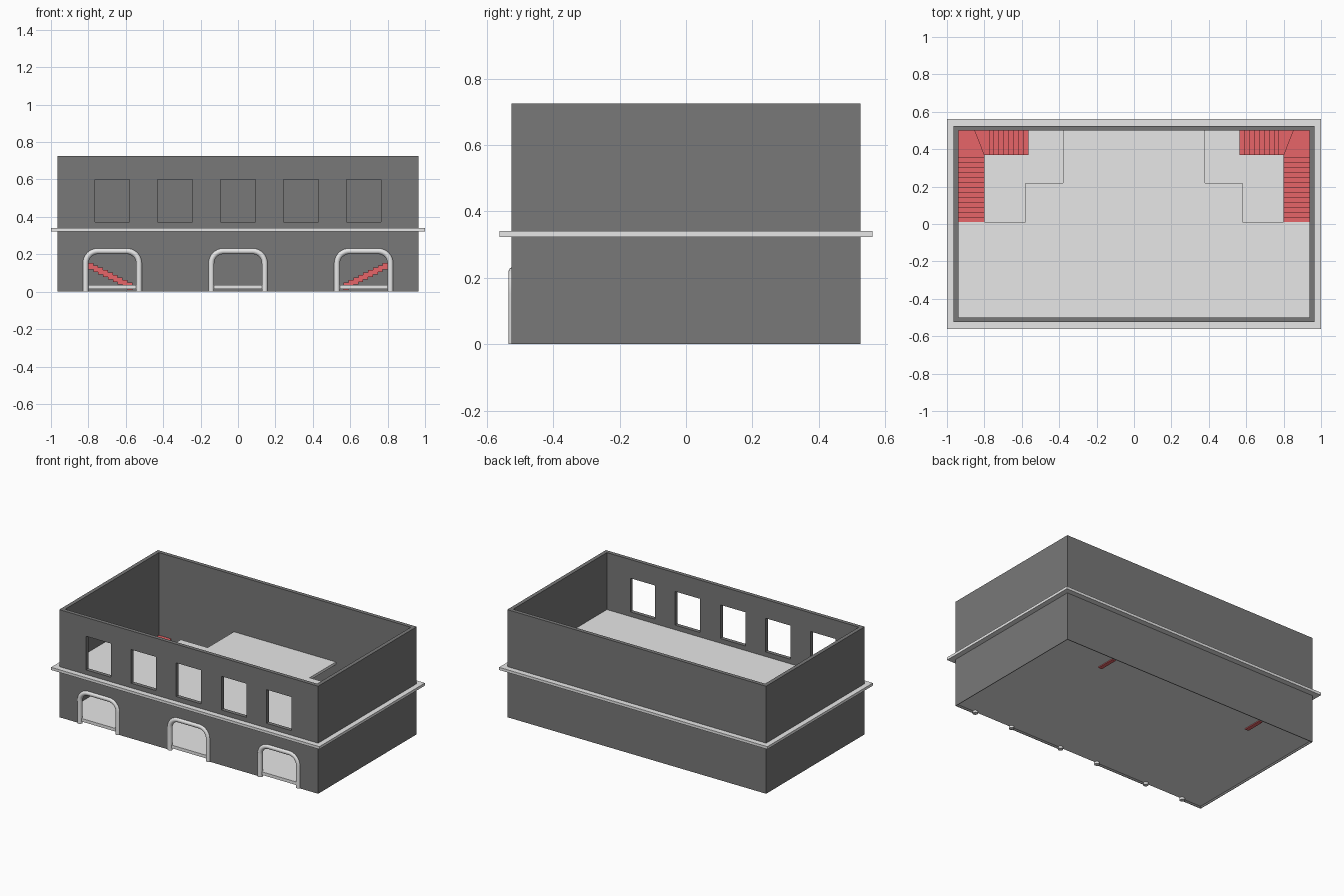
import bpy, bmesh, math
from mathutils import Vector

if "Cube" in bpy.data.objects:
    bpy.data.objects.remove(bpy.data.objects["Cube"])


def material(name, rgb):
    m = bpy.data.materials.new(name)
    m.diffuse_color = (*rgb, 1)
    m.use_nodes = True
    m.node_tree.nodes["Principled BSDF"].inputs["Base Color"].default_value = m.diffuse_color
    return m


DARK = material("dark_grey", (0.19, 0.19, 0.19))
LIGHT = material("light_grey", (0.8, 0.8, 0.8))
RED = material("red", (0.8, 0.13, 0.14))


def add_prism(bm, pts, direction):
    """Extrude a closed polygon of 3D points along a direction."""
    face = bm.faces.new([bm.verts.new(p) for p in pts])
    new = bmesh.ops.extrude_face_region(bm, geom=[face], use_keep_orig=True)["geom"]
    verts = [g for g in new if isinstance(g, bmesh.types.BMVert)]
    bmesh.ops.translate(bm, verts=verts, vec=direction)


def rect(x0, x1, y0, y1, z):
    return [(x0, y0, z), (x1, y0, z), (x1, y1, z), (x0, y1, z)]


def finish(bm, name, mat):
    bmesh.ops.recalc_face_normals(bm, faces=bm.faces)
    me = bpy.data.meshes.new(name)
    bm.to_mesh(me)
    bm.free()
    me.materials.append(mat)
    ob = bpy.data.objects.new(name, me)
    bpy.context.collection.objects.link(ob)
    return ob


def cut(ob, cutter):
    """Subtract a cutter, bake the result and remove the cutter."""
    mod = ob.modifiers.new("cut", "BOOLEAN")
    mod.operation, mod.solver, mod.object = "DIFFERENCE", "EXACT", cutter
    bpy.context.view_layer.objects.active = ob
    bpy.ops.object.modifier_apply(modifier=mod.name)
    bpy.data.objects.remove(cutter)


X, Y, H, T = 0.965, 0.525, 0.725, 0.026     # wall half sizes, height, thickness
FLOOR, UPPER = 0.035, 0.341                 # floor top heights
BASE, LIP = 0.014, 0.003                    # floor underside, thin wall lip below it
DOORS = (-0.672, 0, 0.672)
WINDOWS = (-0.672, -0.337, 0, 0.337, 0.672)


def arch_path(cx, z0):
    """Door outline: straight legs and rounded top corners, in x and z."""
    w, top, r = 0.143, 0.217, 0.065
    pts = [(cx - w, z0)]
    for sx, a0 in ((-1, 180), (1, 90)):
        for i in range(9):
            a = math.radians(a0 - i * 90 / 8)
            pts.append((cx + sx * (w - r) + r * math.cos(a), top - r + r * math.sin(a)))
    return pts + [(cx + w, z0)]


# walls: open ring with doors and windows cut in the front
bm = bmesh.new()
add_prism(bm, rect(-X, X, -Y, Y, 0), (0, 0, H))
walls = finish(bm, "walls", DARK)
for inset, z, h in ((T, -0.1, 1), (LIP, -0.1, 0.1 + BASE + 0.005)):
    bm = bmesh.new()
    add_prism(bm, rect(-X + inset, X - inset, -Y + inset, Y - inset, z), (0, 0, h))
    cut(walls, finish(bm, "room_cutter", DARK))
bm = bmesh.new()
for cx in DOORS:
    add_prism(bm, [(x, -0.6, z) for x, z in arch_path(cx, -0.05)], (0, 0.15, 0))
for cx in WINDOWS:
    add_prism(bm, [(cx + a, -0.6, z) for a, z in
                   ((-0.093, 0.372), (0.093, 0.372), (0.093, 0.599), (-0.093, 0.599))], (0, 0.15, 0))
cut(walls, finish(bm, "opening_cutter", DARK))

# ground floor: light slab under the walls, showing in the doorways
bm = bmesh.new()
add_prism(bm, rect(-X + 0.002, X - 0.002, -Y + 0.002, Y - 0.002, BASE), (0, 0, FLOOR - BASE))
finish(bm, "ground_floor", LIGHT)

# upper floor: slab runs through the walls as a ledge, with two stair wells
bm = bmesh.new()
add_prism(bm, rect(-1, 1, -0.562, 0.562, 0.323), (0, 0, UPPER - 0.323))
upper = finish(bm, "upper_floor_ledge", LIGHT)
bm = bmesh.new()
for s in (-1, 1):
    well = [(0.95, 0.01), (0.58, 0.01), (0.58, 0.22), (0.38, 0.22), (0.38, 0.51), (0.95, 0.51)]
    add_prism(bm, [(s * x, y, 0.2) for x, y in well], (0, 0, 0.3))
cut(upper, finish(bm, "well_cutter", LIGHT))

# door surrounds: round tube along each door outline
for i, cx in enumerate(DOORS):
    path = [Vector((x, -0.519, z)) for x, z in arch_path(cx, 0)]
    bm = bmesh.new()
    rings = []
    for k, p in enumerate(path):
        t = (path[min(k + 1, len(path) - 1)] - path[max(k - 1, 0)]).normalized()
        if k in (0, len(path) - 1):
            t = Vector((0, 0, 1 if k == 0 else -1))
        n = Vector((-t.z, 0, t.x))
        rings.append([bm.verts.new(p + 0.016 * (math.cos(a) * n + math.sin(a) * Vector((0, 1, 0))))
                      for a in (j * math.tau / 16 for j in range(16))])
    for a, b in zip(rings, rings[1:]):
        for j in range(16):
            bm.faces.new((a[j], a[j - 1], b[j - 1], b[j]))
    bm.faces.new(rings[0])
    bm.faces.new(rings[-1])
    ob = finish(bm, f"door_surround_{i + 1}", LIGHT)
    bpy.ops.object.select_all(action="DESELECT")
    ob.select_set(True)
    bpy.context.view_layer.objects.active = ob
    bpy.ops.object.shade_smooth_by_angle(angle=math.radians(40))

# stairs: flight along the back wall, corner step, flight along the side wall
xi, yi = X - T, Y - T
N1, N2 = 9, 13
rise = (UPPER - FLOOR) / (N1 + 1 + N2)
treads = []
dx = (0.80 - 0.565) / N1
for i in range(N1):
    x0, x1 = 0.565 + i * dx, 0.565 + (i + 1) * dx
    back = 0.85 if i == N1 - 1 else x1
    treads.append([(x0, 0.37), (x1, 0.37), (back, yi), (x0, yi)])
treads.append([(0.80, 0.37), (0.80, 0.355), (xi, 0.355), (xi, yi), (0.85, yi)])
dy = (0.355 - 0.012) / N2
for i in range(N2):
    y0 = 0.355 - i * dy
    treads.append([(0.80, y0), (0.80, y0 - dy), (xi, y0 - dy), (xi, y0)])
for s, side in ((-1, "left"), (1, "right")):
    bm = bmesh.new()
    for i, tread in enumerate(treads):
        z = FLOOR + (i + 1) * rise
        bottom = 0.008 if i == 0 else z - 0.036      # lowest step reaches through the slab
        add_prism(bm, [(s * x, y, bottom) for x, y in tread], (0, 0, z - bottom))
    finish(bm, f"{side}_stairs", RED)
